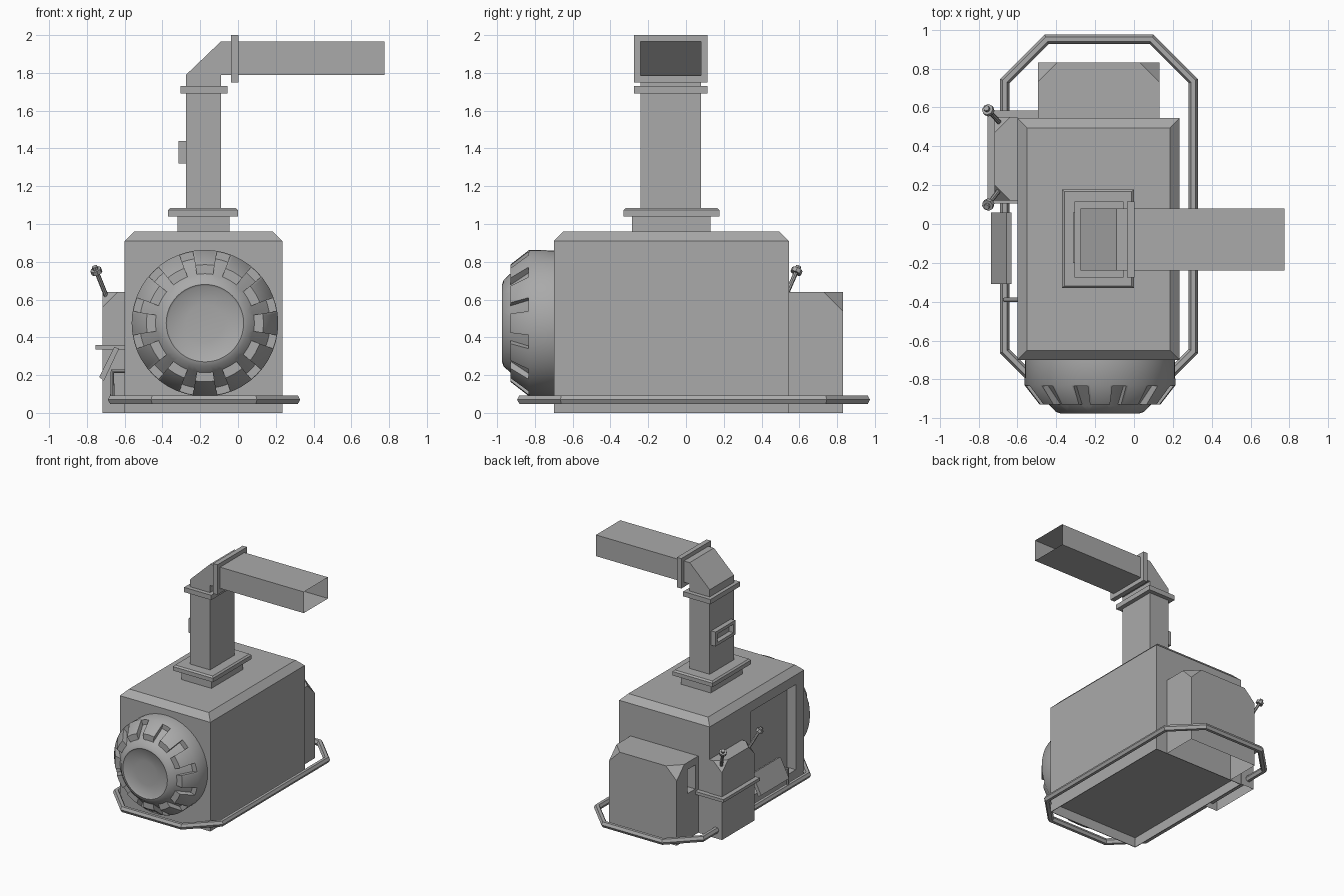
import bpy, bmesh
from math import cos, sin, radians
from mathutils import Vector

cube = bpy.data.objects.get("Cube")
if cube:
    bpy.data.objects.remove(cube, do_unlink=True)

grey = bpy.data.materials.new("machine grey")
grey.use_nodes = True
GREY = (0.4, 0.4, 0.4, 1)
grey.diffuse_color = GREY
grey.node_tree.nodes["Principled BSDF"].inputs["Base Color"].default_value = GREY


def finish(name, bm):
    bmesh.ops.recalc_face_normals(bm, faces=bm.faces[:])
    mesh = bpy.data.meshes.new(name)
    bm.to_mesh(mesh)
    bm.free()
    mesh.materials.append(grey)
    ob = bpy.data.objects.new(name, mesh)
    bpy.context.collection.objects.link(ob)
    return ob


def add_box(bm, x, y, z):
    for v in bmesh.ops.create_cube(bm, size=1)["verts"]:
        v.co = Vector([lo + (c + 0.5) * (hi - lo) for c, (lo, hi) in zip(v.co, (x, y, z))])


def box(name, x, y, z, bevel_top=0, cut=0, is_cut=None):
    """Box with optional chamfered top edges or clipped corners."""
    bm = bmesh.new()
    add_box(bm, x, y, z)
    if bevel_top:
        edges = [e for e in bm.edges if all(v.co.z > z[1] - 1e-4 for v in e.verts)]
        bmesh.ops.bevel(bm, geom=edges, offset=bevel_top, segments=1, affect='EDGES')
    if cut:
        corners = [v for v in bm.verts if is_cut(v.co)]
        bmesh.ops.bevel(bm, geom=corners, offset=cut, segments=1, affect='VERTICES')
    return finish(name, bm)


def carve(ob, cutter):
    """Subtract the cutter from a part, then discard it."""
    cutter.hide_render = True
    mod = ob.modifiers.new("recess", 'BOOLEAN')
    mod.operation = 'DIFFERENCE'
    mod.solver = 'EXACT'
    mod.object = cutter
    bpy.ops.object.select_all(action='DESELECT')
    ob.select_set(True)
    bpy.context.view_layer.objects.active = ob
    bpy.ops.object.modifier_apply(modifier="recess")
    bpy.data.objects.remove(cutter, do_unlink=True)


def open_bottom(ob):
    bm = bmesh.new()
    bm.from_mesh(ob.data)
    floor = [f for f in bm.faces if f.calc_center_median().z < 0.001]
    bmesh.ops.delete(bm, geom=floor, context='FACES_ONLY')
    bm.to_mesh(ob.data)
    bm.free()


def frame(name, x, y, z, t):
    """Rectangular ring facing along x."""
    bm = bmesh.new()
    for zz in ((z[0], z[0] + t), (z[1] - t, z[1])):
        add_box(bm, x, y, zz)
    for yy in ((y[0], y[0] + t), (y[1] - t, y[1])):
        add_box(bm, x, yy, (z[0] + t, z[1] - t))
    return finish(name, bm)


def extrude_y(name, profile, y0, y1, skip=()):
    """Outline in x and z drawn out along y; skipped sides stay open."""
    bm = bmesh.new()
    a, b = [[bm.verts.new((px, y, pz)) for px, pz in profile] for y in (y0, y1)]
    bm.faces.new(a)
    bm.faces.new(b)
    n = len(profile)
    for i in range(n):
        if i not in skip:
            j = (i + 1) % n
            bm.faces.new((a[i], a[j], b[j], b[i]))
    return finish(name, bm)


def tube(name, points, radius, sides=8, closed=False):
    curve = bpy.data.curves.new(name, 'CURVE')
    curve.dimensions = '3D'
    curve.bevel_depth = radius
    curve.bevel_resolution = (sides - 4) // 2
    curve.use_fill_caps = True
    sp = curve.splines.new('POLY')
    sp.points.add(len(points) - 1)
    for p, co in zip(sp.points, points):
        p.co = (*co, 1)
    sp.use_cyclic_u = closed
    sp.use_smooth = False
    curve.materials.append(grey)
    ob = bpy.data.objects.new(name, curve)
    bpy.context.collection.objects.link(ob)
    return ob


# Main housing with a recess in its right side and a raised floor
body = box("body", (-0.60, 0.235), (-0.70, 0.545), (0, 0.96), bevel_top=0.05)
carve(body, box("side_cutter", (-0.70, -0.52), (-0.59, 0.01), (0.12, 0.83)))
carve(body, box("floor_cutter", (-0.595, 0.23), (-0.695, 0.54), (-0.1, 0.08)))

# Hollow rear and side boxes with clipped corners
rear = box("rear_box", (-0.495, 0.13), (0.545, 0.83), (0, 0.64), cut=0.1,
           is_cut=lambda c: c.y > 0.8 and c.z > 0.6)
side = box("side_box", (-0.717, -0.60), (0.12, 0.55), (0, 0.64), cut=0.08,
           is_cut=lambda c: c.x < -0.7 and c.z > 0.6)
carve(rear, box("notch_cutter", (-0.6, -0.39), (0.585, 0.69), (0.38, 0.58)))
open_bottom(rear)
open_bottom(side)
box("side_shelf", (-0.755, -0.60), (0.105, 0.585), (0.335, 0.36))
box("rear_shelf", (-0.60, -0.49), (0.545, 0.585), (0.335, 0.36))

# Levers with round heads
for name, y0, y1 in (("front_lever", 0.18, 0.10), ("rear_lever", 0.52, 0.585)):
    foot, tip = Vector((-0.69, y0, 0.60)), Vector((-0.75, y1, 0.75))
    tube(name, [foot, tip], 0.012)
    d = (tip - foot).normalized()
    tube(name + "_head", [tip - d * 0.012, tip + d * 0.012], 0.03)
    tube(name + "_knob", [tip, tip + d * 0.03], 0.015)

# Pedal and the short rail bracket
extrude_y("pedal", [(-0.735, 0.19), (-0.655, 0.35), (-0.63, 0.34), (-0.71, 0.17)], -0.31, 0.06)
tube("rail_bracket", [(-0.665, -0.39, 0.07), (-0.665, -0.39, 0.22), (-0.51, -0.39, 0.22)], 0.012)

# Bumper rail
outline = [(0.27, 0.95), (0.485, 0.735), (0.485, -0.655), (0.27, -0.87)]
rail = [(-0.18 + px, y, 0.07) for px, y in outline]
rail += [(-0.18 - px, y, 0.07) for px, y in reversed(outline)]
tube("bumper_rail", rail, 0.026, sides=6, closed=True)

# Duct with an elbow and an open end
extrude_y("duct", [(-0.275, 0.98), (-0.275, 1.79), (-0.09, 1.967), (0.775, 1.967),
                   (0.775, 1.79), (-0.09, 1.79), (-0.09, 0.98)], -0.24, 0.08, skip=(3,))
box("duct_collar", (-0.32, -0.045), (-0.285, 0.13), (0.96, 1.04))
box("lower_flange", (-0.37, 0), (-0.33, 0.178), (1.04, 1.085), bevel_top=0.012)
box("upper_flange", (-0.305, -0.055), (-0.275, 0.115), (1.69, 1.73))
frame("elbow_flange", (-0.037, 0.003), (-0.275, 0.115), (1.75, 2.0), 0.035)
frame("duct_hatch", (-0.315, -0.27), (-0.20, 0.06), (1.32, 1.44), 0.025)

# Round fan housing
CX, CZ = -0.175, 0.475


def ring_point(r, y, angle):
    return (CX + r * cos(angle), y, CZ + r * sin(angle))


def lathe(bm, profile, start, end, steps, ends=False):
    """Sweep a profile of radius and y; a closed profile with ends makes a solid wedge."""
    rows = [[bm.verts.new(ring_point(r, y, start + (end - start) * i / steps))
             for r, y in profile] for i in range(steps + 1)]
    for a, b in zip(rows, rows[1:]):
        for i in range(len(profile) - (0 if ends else 1)):
            j = (i + 1) % len(profile)
            bm.faces.new((a[i], a[j], b[j], b[i]))
    if ends:
        bm.faces.new(rows[0])
        bm.faces.new(rows[-1])


bm = bmesh.new()
lathe(bm, [(0.0001, -0.69), (0.385, -0.69), (0.388, -0.83), (0.31, -0.93), (0.262, -0.93),
           (0.228, -0.966), (0.205, -0.974), (0.195, -0.967), (0.1, -0.958), (0.0001, -0.955)],
      0, radians(360), 48)
bmesh.ops.remove_doubles(bm, verts=bm.verts[:], dist=0.0005)
fan = finish("fan_housing", bm)

# Slots around the rim
bm = bmesh.new()
for k in range(12):
    mid = radians(30 * k + 15)
    lathe(bm, [(0.42, -0.833), (0.42, -0.96), (0.255, -0.96), (0.255, -0.937), (0.345, -0.833)],
          mid - radians(5.5), mid + radians(5.5), 3, ends=True)
carve(fan, finish("slot_cutter", bm))
bpy.ops.object.shade_smooth_by_angle(angle=radians(42))
